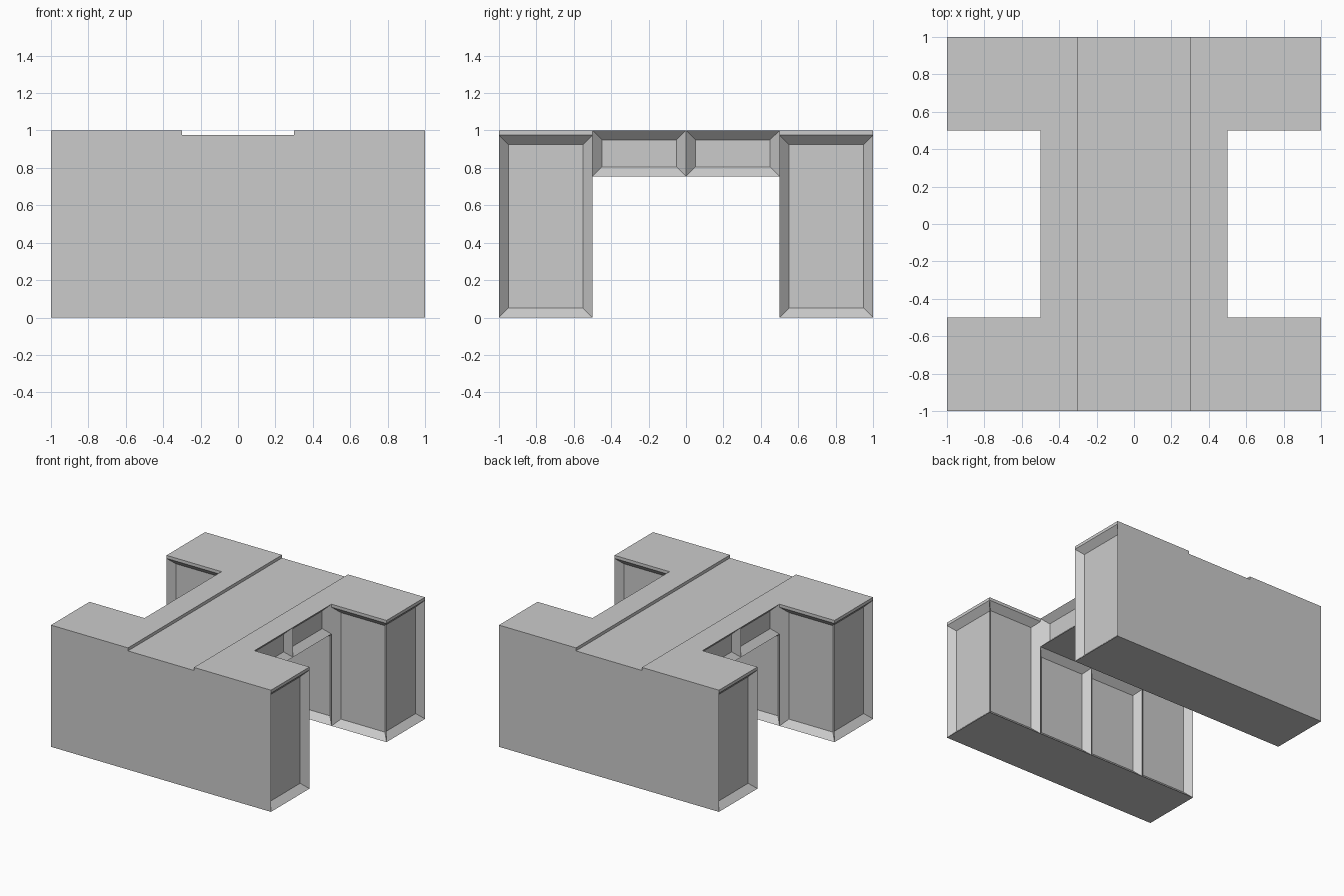
import bpy, bmesh
from mathutils import Vector

if "Cube" in bpy.data.objects:
    bpy.data.objects.remove(bpy.data.objects["Cube"])

LEDGE = 0.975      # top of the leg panels and floor of the top channel
UNDER = 0.755      # underside of the bridge
RIM = 0.05         # width and depth of the panel bevels
GROOVE = 0.3       # half width of the top channel


def rect(axis, at, a, b):
    """Rectangle perpendicular to an axis; a and b are ranges on the other two axes."""
    pts = []
    for u, v in ((a[0], b[0]), (a[1], b[0]), (a[1], b[1]), (a[0], b[1])):
        p = [u, v]
        p.insert(axis, at)
        pts.append(p)
    return pts


def quarter(name, flats, panels):
    """Build a quarter of a part from flat and recessed faces, mirrored in x and y."""
    bm = bmesh.new()

    def add(pts, outward):
        f = bm.faces.new([bm.verts.new(p) for p in pts])
        f.normal_update()
        if f.normal.dot(Vector(outward)) < 0:
            f.normal_flip()
        return f

    for pts, out in flats:
        add(pts, out)
    recessed = [add(pts, out) for pts, out in panels]
    bmesh.ops.inset_individual(bm, faces=recessed, thickness=RIM, depth=-RIM,
                               use_even_offset=True)
    bmesh.ops.remove_doubles(bm, verts=bm.verts[:], dist=1e-5)
    me = bpy.data.meshes.new(name)
    bm.to_mesh(me)
    bm.free()
    ob = bpy.data.objects.new(name, me)
    bpy.context.collection.objects.link(ob)
    mod = ob.modifiers.new("Mirror", 'MIRROR')
    mod.use_axis = (True, True, False)
    mod.use_clip = False
    return ob


X, NY, Y, Z, NZ = (1, 0, 0), (0, -1, 0), (0, 1, 0), (0, 0, 1), (0, 0, -1)
outer_profile = [(0, 0), (1, 0), (1, 1), (GROOVE, 1), (GROOVE, LEDGE), (0, LEDGE)]

# Long side walls with recessed end and inner panels
quarter("side_walls",
        flats=[([(x, 1, z) for x, z in outer_profile], Y),
               (rect(0, 1, (.5, 1), (LEDGE, 1)), X),
               (rect(1, .5, (.5, 1), (LEDGE, 1)), NY),
               (rect(2, 0, (0, 1), (.5, 1)), NZ),
               (rect(2, 1, (GROOVE, 1), (.5, 1)), Z),
               (rect(2, LEDGE, (0, GROOVE), (.5, 1)), Z),
               (rect(0, GROOVE, (.5, 1), (LEDGE, 1)), (-1, 0, 0))],
        panels=[(rect(0, 1, (.5, 1), (0, LEDGE)), X),
                (rect(1, .5, (.5, 1), (0, LEDGE)), NY),
                (rect(1, .5, (0, .5), (0, UNDER)), NY)])

# Bridge deck joining the walls, with two recessed panels per side
quarter("bridge_deck",
        flats=[(rect(2, UNDER, (0, .5), (0, .5)), NZ),
               (rect(2, 1, (GROOVE, .5), (0, .5)), Z),
               (rect(2, LEDGE, (0, GROOVE), (0, .5)), Z),
               (rect(0, GROOVE, (0, .5), (LEDGE, 1)), (-1, 0, 0))],
        panels=[(rect(0, .5, (0, .5), (UNDER, 1)), X)])
